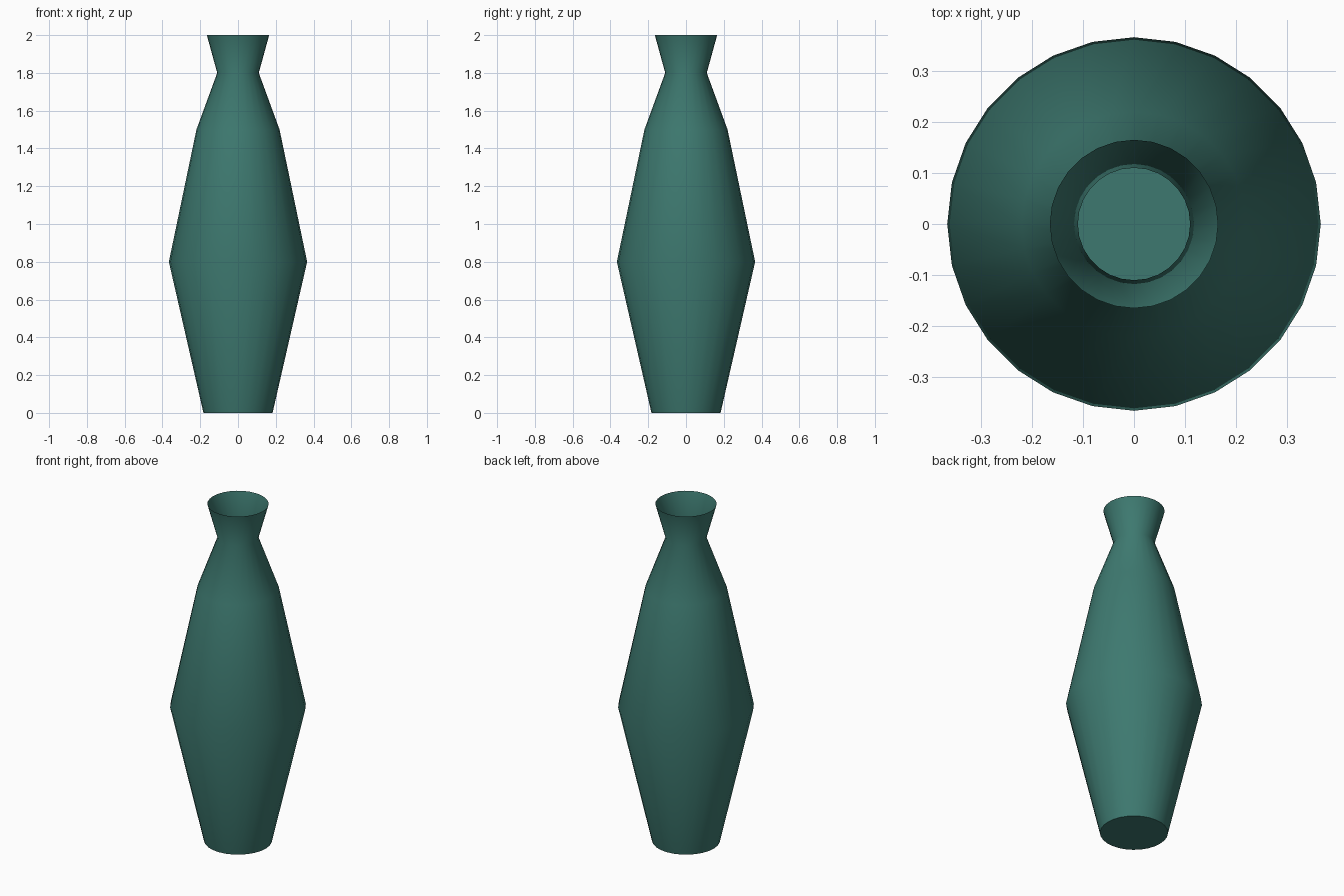
import bpy, bmesh, math

if "Cube" in bpy.data.objects:
    bpy.data.objects.remove(bpy.data.objects["Cube"])

SIDES = 28
# radius, height from foot to rim
PROFILE = [(0.183, 0.0), (0.366, 0.8), (0.22, 1.5), (0.11, 1.8), (0.165, 2.0)]

glaze = bpy.data.materials.new("teal_glaze")
glaze.diffuse_color = (0.047, 0.19, 0.16, 1.0)
glaze.use_nodes = True
glaze.node_tree.nodes["Principled BSDF"].inputs["Base Color"].default_value = glaze.diffuse_color

# Thin open vase body, lathed ring by ring
bm = bmesh.new()
rings = []
for r, z in PROFILE:
    angles = [2 * math.pi * i / SIDES for i in range(SIDES)]
    rings.append([bm.verts.new((r * math.cos(a), r * math.sin(a), z)) for a in angles])
for low, high in zip(rings, rings[1:]):
    for i in range(SIDES):
        j = (i + 1) % SIDES
        bm.faces.new((low[i], low[j], high[j], high[i]))

# Flat base closes the foot
bm.faces.new(rings[0][::-1])

mesh = bpy.data.meshes.new("vase")
bm.to_mesh(mesh)
bm.free()
mesh.materials.append(glaze)
vase = bpy.data.objects.new("vase", mesh)
bpy.context.collection.objects.link(vase)

# Smooth wall with a crisp foot edge
bpy.context.view_layer.objects.active = vase
vase.select_set(True)
bpy.ops.object.shade_smooth_by_angle(angle=math.radians(60))
